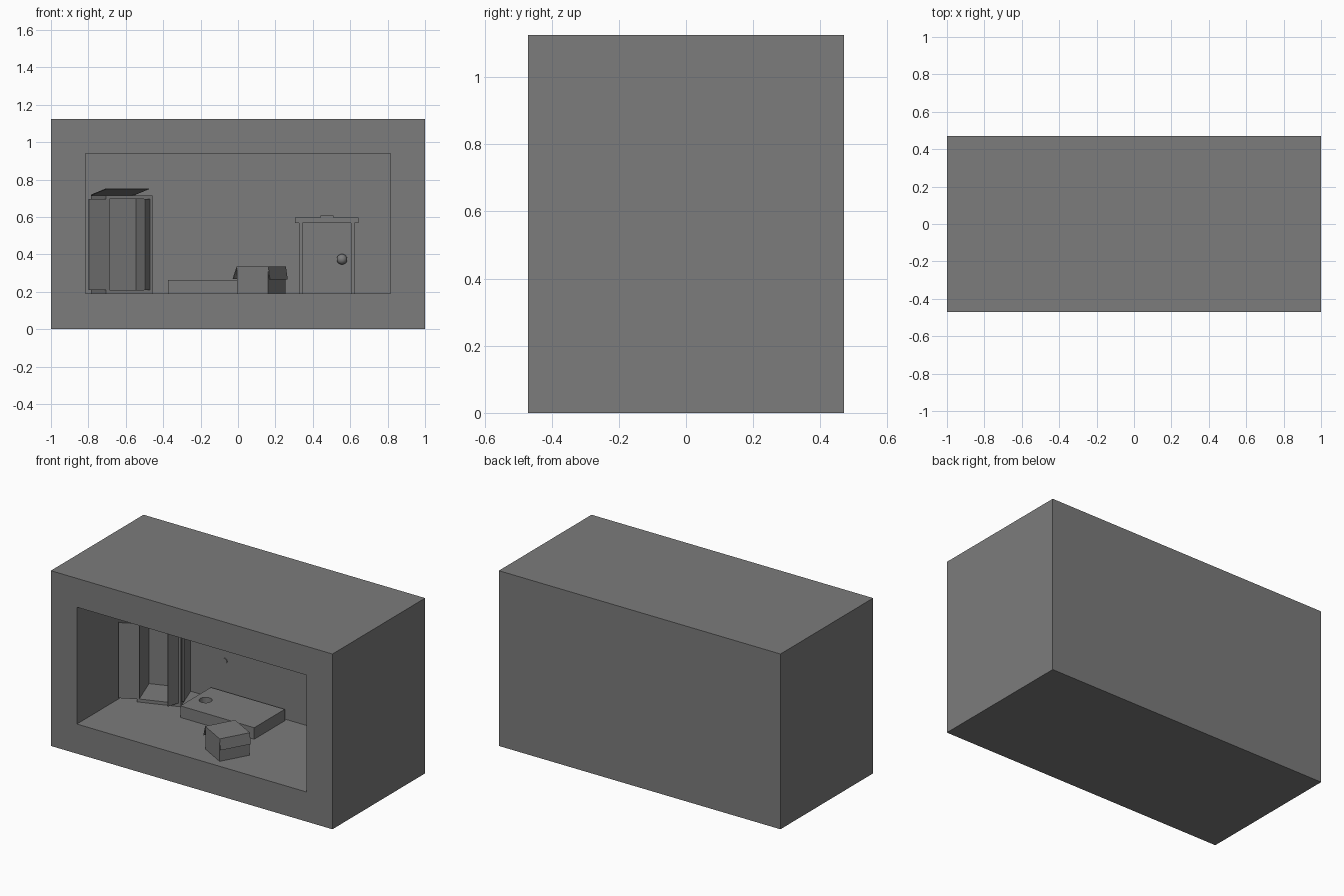
import bpy, bmesh
from math import radians
from mathutils import Matrix, Vector

old = bpy.data.objects.get("Cube")
if old:
    bpy.data.objects.remove(old)

grey = bpy.data.materials.new("plain_grey")
grey.use_nodes = True
grey.diffuse_color = (0.2, 0.2, 0.2, 1)
grey.node_tree.nodes["Principled BSDF"].inputs["Base Color"].default_value = (0.2, 0.2, 0.2, 1)

FLOOR, WALL, FRONT = 0.19, 0.28, -0.47


def finish(name, bm):
    bmesh.ops.recalc_face_normals(bm, faces=bm.faces)
    mesh = bpy.data.meshes.new(name)
    bm.to_mesh(mesh)
    bm.free()
    mesh.materials.append(grey)
    obj = bpy.data.objects.new(name, mesh)
    bpy.context.collection.objects.link(obj)
    return obj


def box(name, x, y, z, frame=Matrix()):
    """Box between (min, max) pairs, placed in a local frame."""
    bm = bmesh.new()
    bmesh.ops.create_cube(bm, size=1)
    for v in bm.verts:
        v.co = Vector([(a + b) / 2 + c * (b - a) for (a, b), c in zip((x, y, z), v.co)])
    bm.transform(frame)
    return finish(name, bm)


def disc(name, centre, radius, depth, turn=Matrix()):
    bm = bmesh.new()
    bmesh.ops.create_cone(bm, cap_ends=True, segments=24, radius1=radius,
                          radius2=radius, depth=depth,
                          matrix=Matrix.Translation(centre) @ turn)
    return finish(name, bm)


def frame_at(point, degrees, axis='Z'):
    return Matrix.Translation(point) @ Matrix.Rotation(radians(degrees), 4, axis)


# Room block: solid box with a deep recess in the front
bm = bmesh.new()
bmesh.ops.create_cube(bm, size=1)
for v in bm.verts:
    v.co = Vector((v.co.x * 2, v.co.y * 0.94, (v.co.z + 0.5) * 1.125))
bm.normal_update()
front = min(bm.faces, key=lambda f: f.calc_center_median().y)
bmesh.ops.inset_individual(bm, faces=[front], thickness=0.1)
for v in front.verts:
    v.co.x = 0.815 if v.co.x > 0 else -0.815
    v.co.z = 0.94 if v.co.z > 0.5 else FLOOR
back = bmesh.ops.extrude_discrete_faces(bm, faces=[front])["faces"][0]
bmesh.ops.translate(bm, verts=back.verts, vec=(0, WALL - FRONT, 0))
finish("room_shell", bm)

# Low platform with a round hole
slab = box("low_platform", (-0.375, 0.15), (-0.05, 0.26), (FLOOR, 0.264))
cutter = disc("hole_cutter", (-0.3, 0.1, 0.264), 0.038, 0.1)
cut = slab.modifiers.new("hole", 'BOOLEAN')
cut.object = cutter
cut.solver = 'EXACT'
bpy.context.view_layer.objects.active = slab
bpy.ops.object.modifier_apply(modifier=cut.name)
bpy.data.objects.remove(cutter)

# Turned carton with two side flaps
carton = frame_at((0.16, -0.415, FLOOR), -29)
box("carton", (-0.19, 0), (0, 0.195), (0, 0.145), carton)
for name, x, swing in (("carton_flap_left", -0.19, 20), ("carton_flap_right", 0, -9)):
    hinge = carton @ frame_at((x, 0, 0.145), swing, 'Y')
    box(name, (-0.002, 0.002), (0, 0.195), (-0.07, 0), hinge)

# Open wardrobe, turned from the corner
W, D, H, T = 0.265, 0.235, 0.526, 0.015
cupboard = frame_at((-0.705, -0.02, FLOOR), 20)
box("wardrobe_base", (0, W), (0, D), (0, 0.02), cupboard)
box("wardrobe_back", (0, W), (D - T, D), (0.02, H - 0.02), cupboard)
box("wardrobe_side_right", (0, T), (0, D - T), (0.02, H - 0.02), cupboard)
box("wardrobe_side_left", (W - T, W), (0, D - T), (0.02, H - 0.02), cupboard)
box("wardrobe_top", (0, W), (0, D), (H - 0.02, H), cupboard)
lid = cupboard @ frame_at((0, D, H), -8, 'X')
box("wardrobe_lid", (0, W - 0.02), (-D, 0), (0, 0.004), lid)

# Wardrobe doors swung outward
door = frame_at((-0.69, -0.015, 0), 207)
box("wardrobe_door_right", (0, 0.122), (-0.004, 0.004), (0.21, 0.695), door)
door = frame_at((-0.462, 0.115, 0), 253)
box("wardrobe_door_left", (0, 0.122), (-0.004, 0.004), (0.21, 0.695), door)

# Wall door with frame, header, keystone and knob
box("door_panel", (0.345, 0.605), (WALL - 0.008, WALL), (FLOOR, 0.583))
for name, x in (("door_jamb_right", 0.326), ("door_jamb_left", 0.605)):
    box(name, (x, x + 0.018), (WALL - 0.018, WALL), (FLOOR, 0.567))
box("door_header", (0.305, 0.645), (WALL - 0.022, WALL), (0.567, 0.598))
box("door_keystone", (0.44, 0.51), (WALL - 0.026, WALL), (0.583, 0.608))
bm = bmesh.new()
bmesh.ops.create_uvsphere(bm, u_segments=24, v_segments=14, radius=0.028,
                          matrix=Matrix.Translation((0.556, WALL - 0.032, 0.374)))
for f in bm.faces:
    f.smooth = True
finish("door_knob", bm)

# Small round studs on the back wall
upright = Matrix.Rotation(radians(90), 4, 'X')
for name, x, z in (("wall_stud_upper", -0.213, 0.79), ("wall_stud_lower", -0.29, 0.45)):
    disc(name, (x, WALL - 0.002, z), 0.018, 0.006, upright)
